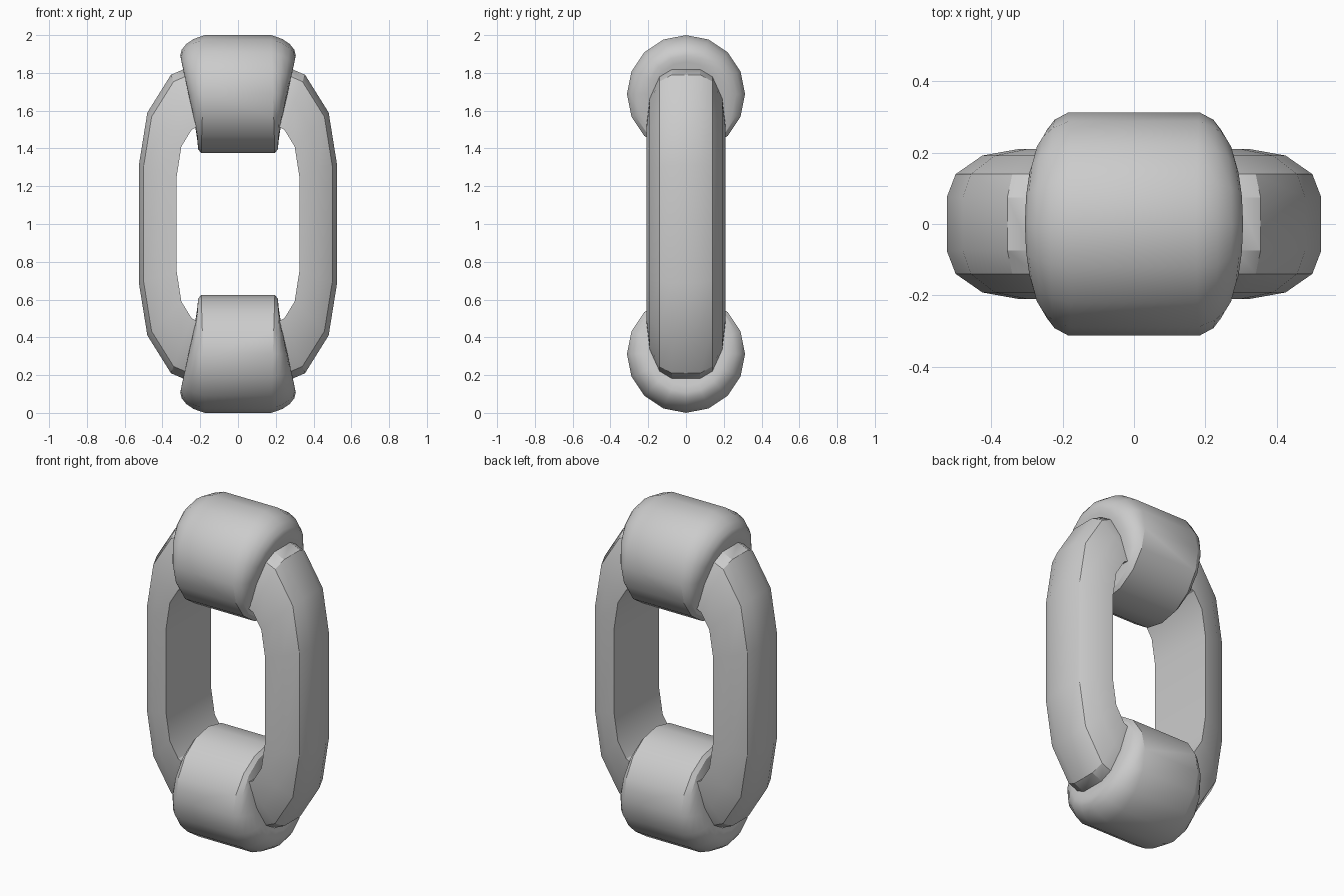
import bpy
from math import sin, cos, pi, radians

if "Cube" in bpy.data.objects:
    bpy.data.objects.remove(bpy.data.objects["Cube"])


def build(name, rings, closed=False, caps=False):
    """Skin a list of closed rings into one smooth-by-angle mesh."""
    n = len(rings[0])
    verts = [p for r in rings for p in r]
    m = len(rings)
    faces = []
    for i in range(m if closed else m - 1):
        a, b = i * n, ((i + 1) % m) * n
        for j in range(n):
            k = (j + 1) % n
            faces.append((a + j, a + k, b + k, b + j))
    if caps:
        faces.append(tuple(range(n))[::-1])
        faces.append(tuple(range((m - 1) * n, m * n)))
    mesh = bpy.data.meshes.new(name)
    mesh.from_pydata(verts, [], faces)
    ob = bpy.data.objects.new(name, mesh)
    bpy.context.collection.objects.link(ob)
    bpy.ops.object.select_all(action='DESELECT')
    ob.select_set(True)
    bpy.context.view_layer.objects.active = ob
    bpy.ops.object.mode_set(mode='EDIT')
    bpy.ops.mesh.select_all(action='SELECT')
    bpy.ops.mesh.normals_make_consistent(inside=False)
    bpy.ops.object.mode_set(mode='OBJECT')
    bpy.ops.object.shade_smooth_by_angle(angle=radians(30))
    return ob


# Oval link: D-shaped section (0 = inner edge, 1 = outer edge, plus depth in y)
half = [(1.0, 0.075), (0.875, 0.14), (0.5, 0.192), (0.0, 0.21)]
section = half + [(t, -y) for t, y in reversed(half)]

# Upper right quarter of the path: outer x, z and inner x, z measured from z = 1
quarter = [(0.525, 0.31, 0.325, 0.25), (0.48, 0.59, 0.30, 0.41),
           (0.355, 0.79, 0.245, 0.50), (0.29, 0.818, 0.18, 0.53)]
upper = quarter + [(-a, b, -c, d) for a, b, c, d in reversed(quarter)]
path = upper + [(-a, -b, -c, -d) for a, b, c, d in upper]
link_rings = [[(ix + t * (ox - ix), y, 1 + iz + t * (oz - iz)) for t, y in section]
              for ox, oz, ix, iz in path]
build("oval_link", link_rings, closed=True)

# Wedge-shaped sleeves: radius, half width on the outer side, on the inner side
profile = [(0.17, 0.299, 0.225), (0.205, 0.306, 0.217), (0.235, 0.298, 0.215),
           (0.265, 0.274, 0.213), (0.292, 0.235, 0.211), (0.3125, 0.175, 0.195)]
SIDES = 16


def sleeve(name, up):
    rings = []
    for side, rows in ((-1, profile), (1, profile[::-1])):
        for r, wide, narrow in rows:
            ring = []
            for i in range(SIDES):
                a = 2 * pi * i / SIDES
                x = (wide + narrow) / 2 + (wide - narrow) / 2 * sin(a)
                ring.append((side * x, r * cos(a), 1 + up * (0.6875 + r * sin(a))))
            rings.append(ring)
    build(name, rings, caps=True)


sleeve("top_sleeve", 1)
sleeve("bottom_sleeve", -1)
